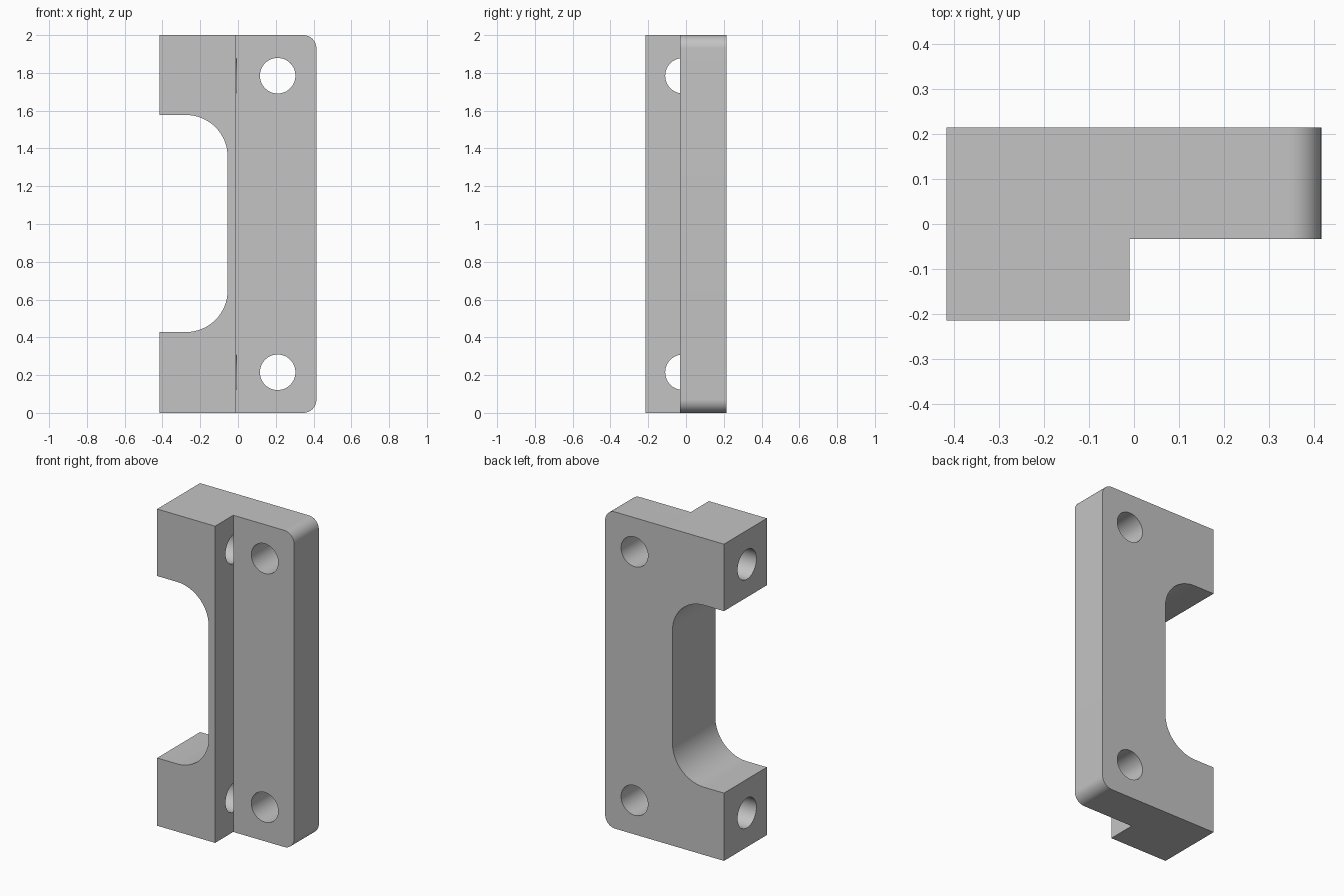
import bpy, bmesh
from math import pi, sin, cos, radians
from mathutils import Matrix

cube = bpy.data.objects.get("Cube")
if cube:
    bpy.data.objects.remove(cube, do_unlink=True)

# Overall dimensions
HALF_W, HALF_D, HEIGHT = 0.415, 0.214, 2.0
STEP_X, STEP_Y = -0.01, -0.033
HOLE_R = 0.094
HOLE_HEIGHTS = (0.215, 1.785)

grey = bpy.data.materials.new("plain grey")
grey.use_nodes = True
colour = (0.55, 0.55, 0.55, 1)
grey.diffuse_color = colour
grey.node_tree.nodes["Principled BSDF"].inputs["Base Color"].default_value = colour


def make_object(name, bm):
    bmesh.ops.recalc_face_normals(bm, faces=bm.faces)
    mesh = bpy.data.meshes.new(name)
    bm.to_mesh(mesh)
    bm.free()
    mesh.materials.append(grey)
    obj = bpy.data.objects.new(name, mesh)
    bpy.context.collection.objects.link(obj)
    return obj


def arc(cx, cz, r, start, end, steps=16):
    angles = [radians(start + (end - start) * i / steps) for i in range(steps + 1)]
    return [(cx + r * cos(a), cz + r * sin(a)) for a in angles]


def extrude_profile(name, points, y0, y1):
    bm = bmesh.new()
    face = bm.faces.new([bm.verts.new((x, y0, z)) for x, z in points])
    new = bmesh.ops.extrude_face_region(bm, geom=[face])["geom"]
    verts = [g for g in new if isinstance(g, bmesh.types.BMVert)]
    bmesh.ops.translate(bm, verts=verts, vec=(0, y1 - y0, 0))
    return make_object(name, bm)


def cylinder(name, centre, length, axis):
    bm = bmesh.new()
    turn = Matrix.Rotation(pi / 2, 4, "Y" if axis == "X" else "X")
    bmesh.ops.create_cone(bm, cap_ends=True, segments=64, radius1=HOLE_R,
                          radius2=HOLE_R, depth=length,
                          matrix=Matrix.Translation(centre) @ turn)
    return make_object(name, bm)


def cut(target, cutter):
    cutter.hide_render = True
    mod = target.modifiers.new("cut", "BOOLEAN")
    mod.operation, mod.solver, mod.object = "DIFFERENCE", "EXACT", cutter
    bpy.context.view_layer.objects.active = target
    bpy.ops.object.modifier_apply(modifier=mod.name)
    bpy.data.objects.remove(cutter, do_unlink=True)


# Bracket outline: rounded outer corners and a deep rounded recess
corner, fillet = 0.07, 0.22
recess_x, low, high = -0.055, 0.428, 1.577
outline = [(-HALF_W, 0)]
outline += arc(HALF_W - corner, corner, corner, -90, 0)
outline += arc(HALF_W - corner, HEIGHT - corner, corner, 0, 90)
outline += [(-HALF_W, HEIGHT), (-HALF_W, high)]
outline += arc(recess_x - fillet, high - fillet, fillet, 90, 0)
outline += arc(recess_x - fillet, low + fillet, fillet, 0, -90)
outline += [(-HALF_W, low)]
bracket = extrude_profile("bracket", outline, -HALF_D, HALF_D)

# Step that thins the mounting plate
step = [(STEP_X, -1), (1, -1), (1, HEIGHT + 1), (STEP_X, HEIGHT + 1)]
cut(bracket, extrude_profile("step_cutter", step, -1, STEP_Y))

# Plate holes run front to back, arm holes run sideways to the step
arm_end = STEP_X + 0.002
for z in HOLE_HEIGHTS:
    cut(bracket, cylinder("plate_hole_cutter", (0.21, 0.1, z), 1, "Y"))
    cut(bracket, cylinder("arm_hole_cutter", (arm_end - 0.5, -0.016, z), 1, "X"))

# Smooth the curves, keep the edges sharp
bpy.ops.object.select_all(action="DESELECT")
bracket.select_set(True)
bpy.context.view_layer.objects.active = bracket
bpy.ops.object.shade_smooth_by_angle(angle=radians(30))
